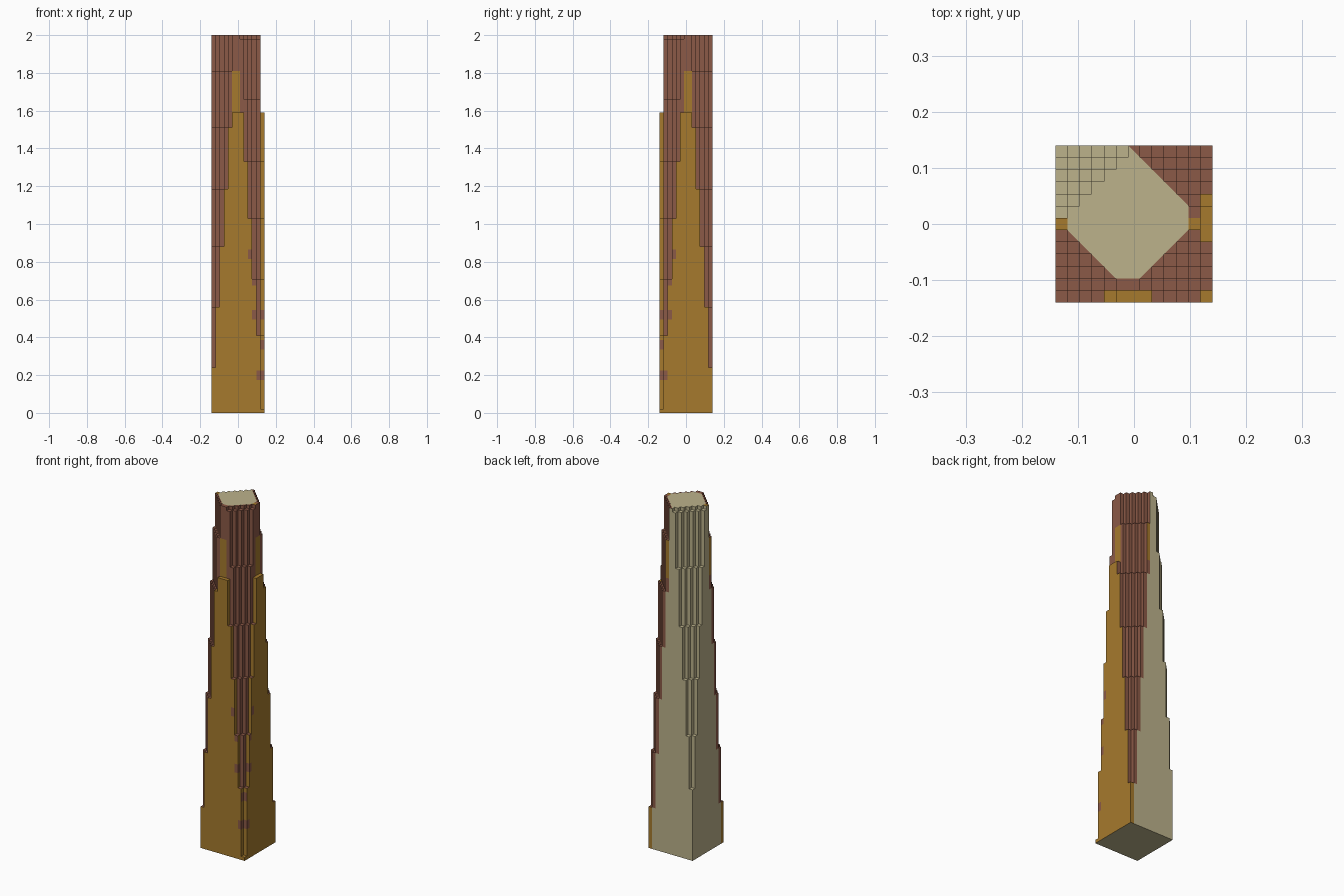
import bpy
import bmesh

cube = bpy.data.objects.get("Cube")
if cube:
    bpy.data.objects.remove(cube)

N = 13                      # cells per side of the footprint
LAST = N - 1
SIZE = 0.28
CELL = SIZE / N
OCHRE, BROWN, BEIGE = range(3)

# Setback heights, counted diagonally inward from each corner
SIDE = [0.24, 0.56, 0.88, 1.185, 1.51, 1.81]
BACK = [0.41, 0.71, 1.03, 1.33, 1.66, 1.98]
FRONT = [0.02] + BACK

# Weathered patches near the front edge: height, first column, last column
PATCHES = [(0.2, 11, 12), (0.36, 12, 12), (0.52, 10, 12), (0.7, 10, 10), (0.84, 9, 11)]
PATCH_HALF = 0.025


def level(steps, k):
    return steps[k] if k < len(steps) else 2.0


def height(i, j):
    if not (0 <= i < N and 0 <= j < N):
        return 0.0
    z = min(level(SIDE, i + j), level(SIDE, 2 * LAST - i - j),
            level(BACK, i + LAST - j), level(FRONT, LAST - i + j))
    return min(z, 1.59) if j == 0 or i == LAST else z


def front_colour(i, j, z):
    for pz, first, last in PATCHES:
        if abs(z - pz) < PATCH_HALF and first <= i <= last:
            return BROWN
    if j == 0 or i == LAST or (j == 1 and i in (5, 6) and z < 1.81):
        return OCHRE
    return BROWN


def side_colour(i, j, z):
    if j > 6:
        return BEIGE
    if i > 0:
        return BROWN
    if j == 0:
        return OCHRE
    if j < 6 and z > height(0, j - 1):
        return OCHRE if j == 5 and z > 1.59 else BROWN
    return BEIGE


def wall_colour(i, j, direction, z):
    # The tower is symmetric about one diagonal, so two rules serve four sides
    if direction in ((1, 0), (0, 1)):
        i, j = LAST - j, LAST - i
    rule = front_colour if direction in ((0, -1), (1, 0)) else side_colour
    return rule(i, j, z)


def roof_colour(i, j):
    if (i, j) in ((LAST, 0), (11, 6), (0, 6)):
        return OCHRE
    if (j == 0 and 4 <= i <= 7) or (i == LAST and 5 <= j <= 8):
        return OCHRE
    if (i, j) in ((5, 1), (6, 1), (11, 7)):
        return BROWN
    if height(i, j) == 2.0 or i + LAST - j < 6:
        return BEIGE
    return BROWN


bm = bmesh.new()


def add_face(points, colour):
    face = bm.faces.new([bm.verts.new(p) for p in points])
    face.material_index = colour


def corner(i, j, z):
    return (i * CELL - SIZE / 2, j * CELL - SIZE / 2, z)


def add_wall(i, j, direction, low, high):
    # Start and end corners, counter-clockwise seen from outside
    ends = {(0, -1): ((0, 0), (1, 0)), (1, 0): ((1, 0), (1, 1)),
            (0, 1): ((1, 1), (0, 1)), (-1, 0): ((0, 1), (0, 0))}
    (a, b), (c, d) = ends[direction]
    cuts = set(SIDE + [1.59])
    for pz, _, _ in PATCHES:
        cuts.update((pz - PATCH_HALF, pz + PATCH_HALF))
    zs = [low] + sorted(z for z in cuts if low < z < high) + [high]
    bands = []
    for z0, z1 in zip(zs, zs[1:]):
        colour = wall_colour(i, j, direction, (z0 + z1) / 2)
        if bands and bands[-1][2] == colour:
            bands[-1][1] = z1
        else:
            bands.append([z0, z1, colour])
    for z0, z1, colour in bands:
        add_face([corner(i + a, j + b, z0), corner(i + c, j + d, z0),
                  corner(i + c, j + d, z1), corner(i + a, j + b, z1)], colour)


def add_roof(i, j):
    z = height(i, j)
    quad = [corner(i + a, j + b, z) for a, b in ((0, 0), (1, 0), (1, 1), (0, 1))]
    colour = roof_colour(i, j)
    # Brown outer halves along the chamfered rim of the top deck
    outer = None
    if z == 2.0 and colour == BEIGE:
        if i + j == 6:
            outer = 0
        elif LAST - i + j == 7:
            outer = 1
        elif 2 * LAST - i - j == 6:
            outer = 2
    if outer is None:
        add_face(quad, colour)
    else:
        q = quad[outer:] + quad[:outer]
        add_face([q[0], q[1], q[3]], BROWN)
        add_face([q[1], q[2], q[3]], BEIGE)


# Stepped shaft and roof
for i in range(N):
    for j in range(N):
        add_roof(i, j)
        for direction in ((0, -1), (1, 0), (0, 1), (-1, 0)):
            low = height(i + direction[0], j + direction[1])
            if low < height(i, j):
                add_wall(i, j, direction, low, height(i, j))

# Underside
add_face([corner(0, 0, 0), corner(0, N, 0), corner(N, N, 0), corner(N, 0, 0)], BEIGE)

bmesh.ops.remove_doubles(bm, verts=bm.verts, dist=0.0001)
mesh = bpy.data.meshes.new("stepped_tower")
bm.to_mesh(mesh)
bm.free()

# Flat colours, in material index order
for name, rgb in (("ochre", (0.38, 0.195, 0.026)),
                  ("brick_brown", (0.258, 0.1, 0.063)),
                  ("pale_stone", (0.503, 0.445, 0.258))):
    mat = bpy.data.materials.new(name)
    mat.use_nodes = True
    mat.diffuse_color = (*rgb, 1)
    shader = next(n for n in mat.node_tree.nodes if n.type == "BSDF_PRINCIPLED")
    shader.inputs["Base Color"].default_value = (*rgb, 1)
    mesh.materials.append(mat)

tower = bpy.data.objects.new("stepped_tower", mesh)
bpy.context.collection.objects.link(tower)
